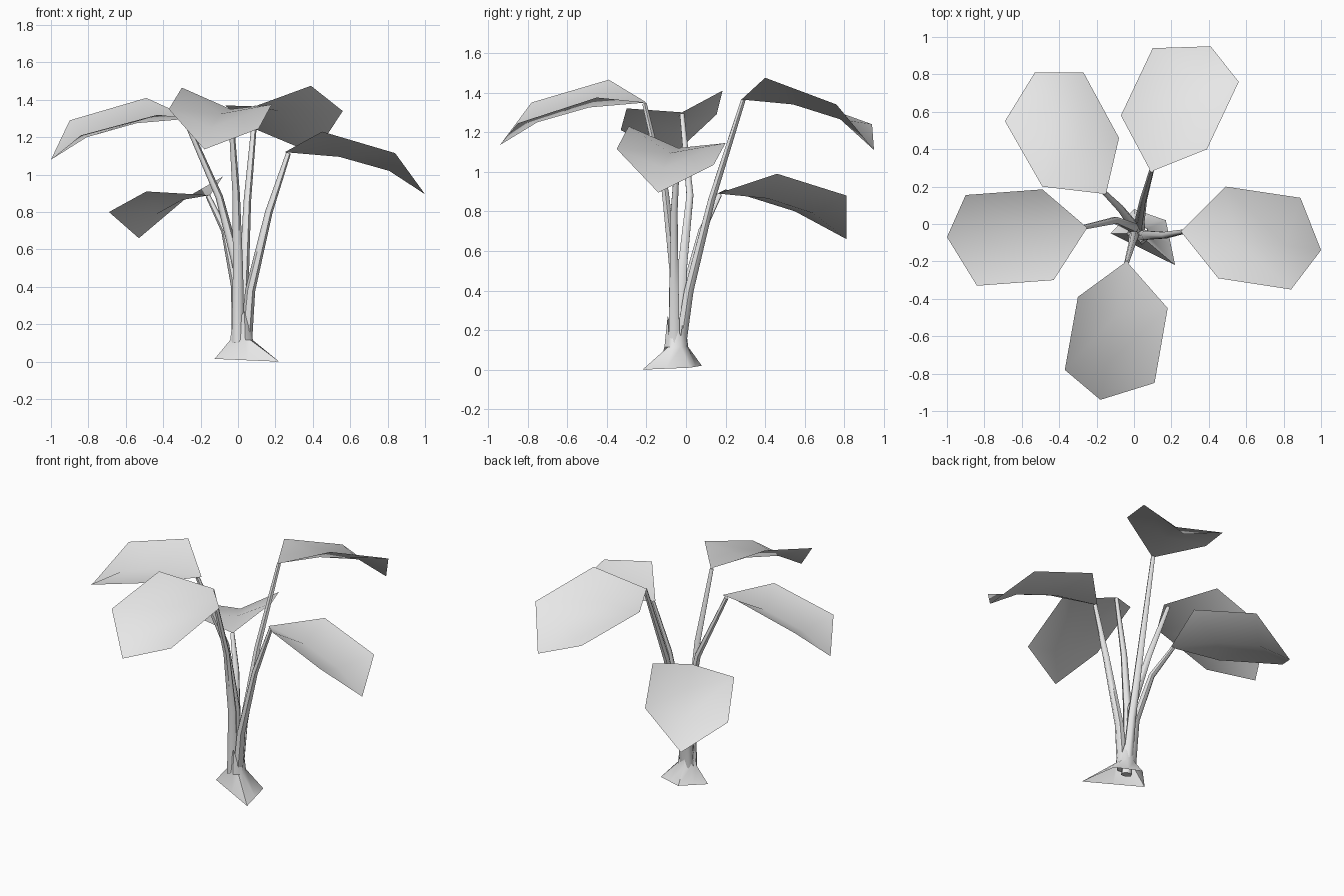
import bpy
import bmesh
import math
from mathutils import Vector

old = bpy.data.objects.get("Cube")
if old:
    bpy.data.objects.remove(old, do_unlink=True)

# One plain grey for the whole plant
GREY = (0.8, 0.8, 0.8, 1.0)
grey = bpy.data.materials.new("plain_grey")
grey.use_nodes = True
grey.diffuse_color = GREY
grey.node_tree.nodes["Principled BSDF"].inputs["Base Color"].default_value = GREY


def add_object(name, bm, sharp_angle):
    """Turn a bmesh into a smooth-shaded object."""
    mesh = bpy.data.meshes.new(name)
    bm.to_mesh(mesh)
    bm.free()
    mesh.materials.append(grey)
    obj = bpy.data.objects.new(name, mesh)
    bpy.context.collection.objects.link(obj)
    bpy.ops.object.select_all(action="DESELECT")
    obj.select_set(True)
    bpy.context.view_layer.objects.active = obj
    bpy.ops.object.shade_smooth_by_angle(angle=math.radians(sharp_angle))
    return obj


def bridge(bm, lower, upper):
    """Join two closed rings of vertices with quads."""
    count = len(lower)
    for i in range(count):
        j = (i + 1) % count
        bm.faces.new((lower[i], lower[j], upper[j], upper[i]))


def make_leaf(name, base, right_near, right_far, tip, left_far, left_near):
    """Six-cornered blade, folded along a drooping midrib."""
    bm = bmesh.new()
    base, tip = Vector(base), Vector(tip)
    ribs = []
    for along, drop in ((0.39, 0.025), (0.745, 0.1)):
        point = base.lerp(tip, along)
        point.z = base.z - drop
        ribs.append(bm.verts.new(point))
    near_rib, far_rib = ribs
    root, end = bm.verts.new(base), bm.verts.new(tip)
    for near, far, flip in ((right_near, right_far, False), (left_near, left_far, True)):
        near, far = bm.verts.new(near), bm.verts.new(far)
        for face in ((root, near, near_rib), (near_rib, near, far, far_rib), (far_rib, far, end)):
            bm.faces.new(face[::-1] if flip else face)
    return add_object(name, bm, 60)


def make_stalk(name, path, sides=6, thick=0.034, thin=0.013):
    """Tapered tube through a few points."""
    bm = bmesh.new()
    points = [Vector(p) for p in path]
    last = len(points) - 1
    rings = []
    for i, point in enumerate(points):
        along = (points[min(i + 1, last)] - points[max(i - 1, 0)]).normalized()
        side = Vector((0, 1, 0)).cross(along).normalized()
        other = along.cross(side)
        radius = thick + (thin - thick) * i / last
        ring = []
        for k in range(sides):
            a = math.tau * k / sides
            ring.append(bm.verts.new(point + radius * (math.cos(a) * side + math.sin(a) * other)))
        rings.append(ring)
    for lower, upper in zip(rings, rings[1:]):
        bridge(bm, lower, upper)
    bm.faces.new(rings[0][::-1])
    bm.faces.new(rings[-1])
    return add_object(name, bm, 60)


def make_trunk(name, corners, center):
    """Flared four-cornered foot, open below, with a jagged sheath on top."""
    bm = bmesh.new()
    center = Vector(center)
    foot = []
    for i, corner in enumerate(corners):
        a, b = Vector(corner), Vector(corners[(i + 1) % len(corners)])
        foot += [a, a.lerp(b, 0.5)]
    rings = [[bm.verts.new(p) for p in foot]]
    for radius, height, spike in ((0.062, 0.115, 0), (0.055, 0.17, 0.1)):
        ring = []
        for i, p in enumerate(foot):
            out = Vector((p.x - center.x, p.y - center.y, 0)).normalized()
            rise = height + spike * (i % 2)
            pull = radius - 0.1 * spike * (i % 2)
            ring.append(bm.verts.new(center + out * pull + Vector((0, 0, rise))))
        rings.append(ring)
    for lower, upper in zip(rings, rings[1:]):
        bridge(bm, lower, upper)
    return add_object(name, bm, 50)


make_trunk("trunk_foot",
           [(0.22, -0.22, 0), (0.17, 0.02, 0.01), (0, 0.08, 0.02), (-0.125, -0.05, 0.015)],
           (0.02, -0.05, 0))

# Back left blade and stalk
make_leaf("back_left_leaf", (0.09, 0.28, 1.365), (0.39, 0.4, 1.475), (0.56, 0.76, 1.34),
          (0.41, 0.95, 1.11), (0.1, 0.94, 1.24), (-0.07, 0.58, 1.37))
make_stalk("back_left_stalk", [(0.025, -0.04, 0.04), (0.03, 0.015, 0.4),
                               (0.05, 0.13, 0.86), (0.095, 0.29, 1.365)])

# Back right blade and stalk
make_leaf("back_right_leaf", (-0.15, 0.16, 0.89), (-0.08, 0.46, 0.99), (-0.27, 0.81, 0.88),
          (-0.53, 0.81, 0.66), (-0.69, 0.55, 0.8), (-0.49, 0.2, 0.91))
make_stalk("back_right_stalk", [(0, -0.03, 0.1), (-0.01, 0, 0.4),
                                (-0.07, 0.08, 0.7), (-0.16, 0.17, 0.885)])

# Front blade and stalk
make_leaf("front_leaf", (-0.04, -0.2, 1.35), (-0.3, -0.39, 1.465), (-0.37, -0.78, 1.35),
          (-0.18, -0.94, 1.135), (0.11, -0.85, 1.245), (0.18, -0.45, 1.375))
make_stalk("front_stalk", [(0, -0.06, 0.1), (0, -0.06, 0.5),
                           (-0.01, -0.105, 0.9), (-0.04, -0.21, 1.345)])

# Left blade and stalk
make_leaf("left_leaf", (0.25, -0.04, 1.12), (0.45, -0.29, 1.23), (0.84, -0.35, 1.115),
          (1, -0.14, 0.895), (0.89, 0.14, 1.035), (0.49, 0.2, 1.145))
make_stalk("left_stalk", [(0.04, -0.06, 0.08), (0.065, -0.06, 0.38),
                          (0.165, -0.06, 0.8), (0.27, -0.04, 1.115)])

# Right blade and stalk
make_leaf("right_leaf", (-0.25, -0.02, 1.3), (-0.49, 0.185, 1.41), (-0.9, 0.155, 1.29),
          (-1, -0.07, 1.08), (-0.84, -0.33, 1.21), (-0.43, -0.3, 1.32))
make_stalk("right_stalk", [(0, -0.04, 0.1), (0, -0.02, 0.5),
                           (-0.1, 0.02, 0.88), (-0.28, -0.02, 1.29)])
